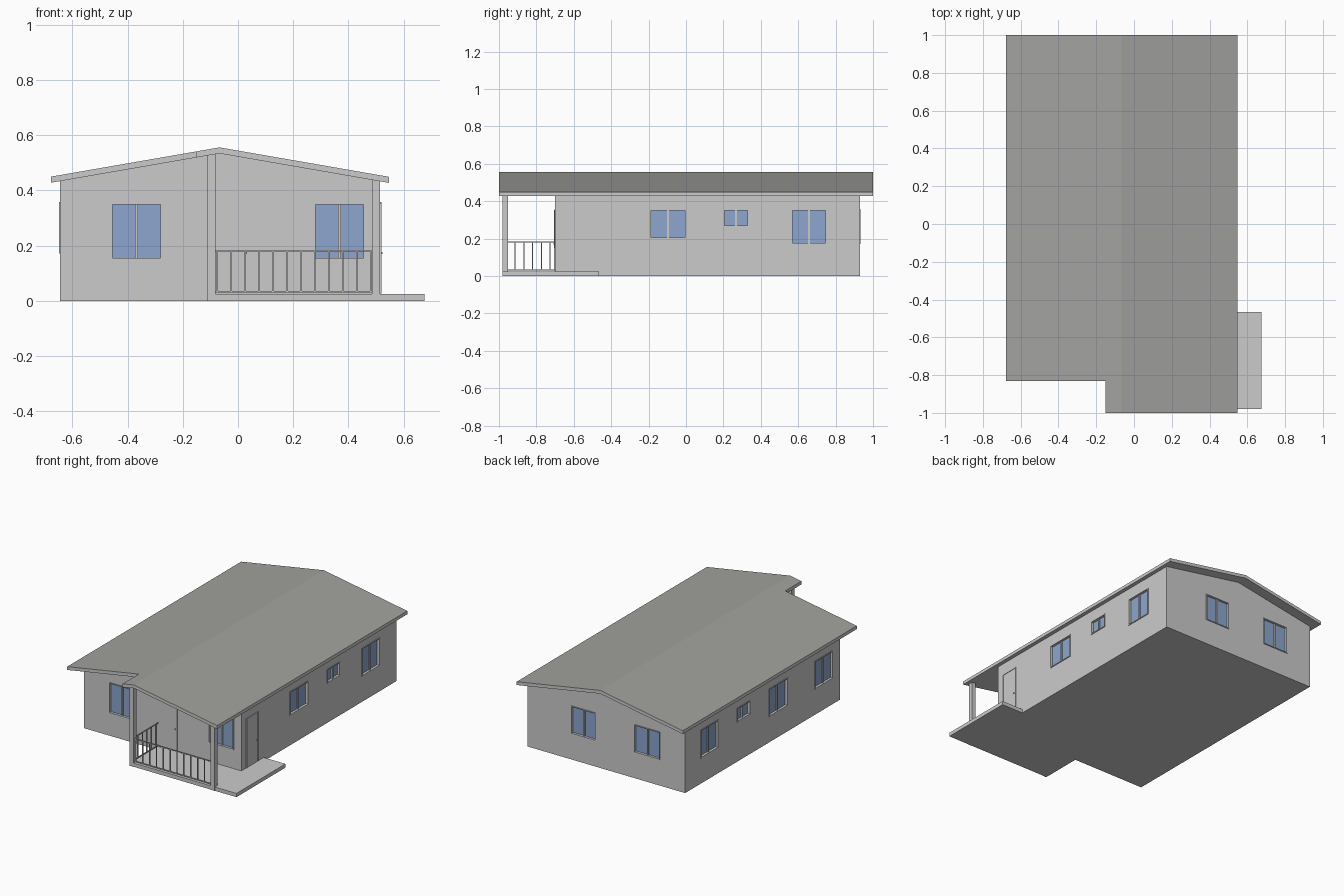
import bpy, bmesh

if "Cube" in bpy.data.objects:
    bpy.data.objects.remove(bpy.data.objects["Cube"])

def mat(name, rgb):
    m = bpy.data.materials.new(name)
    m.diffuse_color = (*rgb, 1)
    m.use_nodes = True
    m.node_tree.nodes["Principled BSDF"].inputs["Base Color"].default_value = m.diffuse_color
    return m

WALL = mat("light_grey", (0.60, 0.60, 0.60))
ROOF = mat("roof_grey", (0.36, 0.36, 0.345))
GLASS = mat("window_blue", (0.27, 0.38, 0.62))

def finish(name, bm, *mats):
    bmesh.ops.recalc_face_normals(bm, faces=bm.faces)
    me = bpy.data.meshes.new(name)
    bm.to_mesh(me)
    bm.free()
    for m in mats:
        me.materials.append(m)
    ob = bpy.data.objects.new(name, me)
    bpy.context.collection.objects.link(ob)
    return ob

def add_box(bm, a, b):
    lo = [min(p, q) for p, q in zip(a, b)]
    hi = [max(p, q) for p, q in zip(a, b)]
    vs = bmesh.ops.create_cube(bm, size=1)["verts"]
    for v in vs:
        v.co = [lo[i] + (v.co[i] + 0.5) * (hi[i] - lo[i]) for i in range(3)]

def boxes(name, pairs, material):
    bm = bmesh.new()
    for a, b in pairs:
        add_box(bm, a, b)
    return finish(name, bm, material)

def prism(name, pts, move, material):
    bm = bmesh.new()
    f = bm.faces.new([bm.verts.new(p) for p in pts])
    ext = bmesh.ops.extrude_face_region(bm, geom=[f])["geom"]
    bmesh.ops.translate(bm, vec=move, verts=[g for g in ext if isinstance(g, bmesh.types.BMVert)])
    return finish(name, bm, material)

# Main dimensions
RIDGE, XL, XR, YF, YB = -0.067, -0.645, 0.515, -0.70, 0.93
THICK = 0.022

def roof_z(x):
    return 0.556 - 0.1735 * abs(x - RIDGE)

# House body with gabled ends
walls = prism("house_walls", [
    (XL, YF, 0), (XR, YF, 0), (XR, YF, roof_z(XR) - THICK),
    (RIDGE, YF, roof_z(RIDGE) - THICK), (XL, YF, roof_z(XL) - THICK)],
    (0, YB - YF, 0), WALL)

# Roof slab, notched at the front left; only upward faces are roof coloured
bm = bmesh.new()
xs, ys = [-0.677, -0.15, RIDGE, 0.547], [-1, -0.83, 1]
for i in range(3):
    for j in range(2):
        if (i, j) != (0, 0):
            bm.faces.new([bm.verts.new((x, y, roof_z(x))) for x, y in (
                (xs[i], ys[j]), (xs[i + 1], ys[j]), (xs[i + 1], ys[j + 1]), (xs[i], ys[j + 1]))])
bmesh.ops.remove_doubles(bm, verts=bm.verts, dist=1e-5)
ext = bmesh.ops.extrude_face_region(bm, geom=bm.faces[:], use_keep_orig=True)["geom"]
bmesh.ops.translate(bm, vec=(0, 0, -THICK), verts=[g for g in ext if isinstance(g, bmesh.types.BMVert)])
bmesh.ops.recalc_face_normals(bm, faces=bm.faces)
for f in bm.faces:
    f.material_index = 1 if f.normal.z > 0.5 else 0
finish("roof", bm, WALL, ROOF)

# Porch floor with side landing
prism("porch_floor", [(x, y, 0) for x, y in (
    (-0.112, -0.98), (0.675, -0.98), (0.675, -0.465), (XR, -0.465), (XR, YF), (-0.112, YF))],
    (0, 0, 0.025), WALL)

# Porch posts
for name, x0, top in (("left_post", -0.112, 0.532), ("right_post", 0.485, 0.442)):
    boxes(name, [((x0, -0.982, 0), (x0 + 0.03, -0.952, top))], WALL)

# Railings: rails and balusters along the front and the left side
R = 0.003
front = [((-0.085, -0.967 - R, z), (0.487, -0.967 + R, z + 0.006)) for z in (0.03, 0.179)]
front += [((x - R, -0.967 - R, 0.03), (x + R, -0.967 + R, 0.182))
          for x in [-0.075 + 0.0505 * k for k in range(12)]]
boxes("front_railing", front, WALL)
side = [((-0.097 - R, -0.955, z), (-0.097 + R, YF, z + 0.006)) for z in (0.03, 0.179)]
side += [((-0.097 - R, y - R, 0.03), (-0.097 + R, y + R, 0.182))
         for y in (-0.915, -0.866, -0.82, -0.773, -0.727)]
boxes("side_railing", side, WALL)

# Openings: (wall, start, end, bottom, top)
SIDES = {"front": (1, YF, -1), "back": (1, YB, 1), "left": (0, XL, -1), "right": (0, XR, 1)}

def at(wall, u, depth, z):
    axis, face, sign = SIDES[wall]
    return (face + sign * depth, u, z) if axis == 0 else (u, face + sign * depth, z)

WINDOWS = [
    ("front", -0.46, -0.275, 0.15, 0.355), ("front", 0.275, 0.46, 0.15, 0.355),
    ("right", -0.193, 0.0, 0.2, 0.358), ("right", 0.2, 0.335, 0.265, 0.358),
    ("right", 0.563, 0.752, 0.171, 0.358),
    ("back", 0.01, 0.195, 0.171, 0.358), ("back", -0.46, -0.27, 0.171, 0.358),
    ("left", 0.585, 0.77, 0.171, 0.358), ("left", 0.25, 0.387, 0.265, 0.358),
    ("left", -0.146, 0.05, 0.171, 0.358), ("left", -0.62, -0.43, 0.171, 0.358)]
DOORS = [("front", -0.08, 0.045, 0.026, 0.354), ("right", -0.65, -0.525, 0.026, 0.354)]

# Cut recesses for the windows
cutter = boxes("window_cutter", [
    (at(w, a, -0.02, z0), at(w, b, 0.02, z1)) for w, a, b, z0, z1 in WINDOWS], WALL)
cutter.hide_render = True
mod = walls.modifiers.new("recesses", "BOOLEAN")
mod.operation, mod.solver, mod.object = "DIFFERENCE", "EXACT", cutter
bpy.context.view_layer.objects.active = walls
bpy.ops.object.modifier_apply(modifier=mod.name)
bpy.data.objects.remove(cutter)

def border(w, a, b, z0, z1, t, d0, d1, sill=True):
    bars = [(a, a + t, z0, z1), (b - t, b, z0, z1), (a, b, z1 - t, z1)]
    if sill:
        bars.append((a, b, z0, z0 + t))
    return [(at(w, p, d0, q), at(w, r, d1, s)) for p, r, q, s in bars]

# Window frames with a centre bar, and glass set back inside
for n, (w, a, b, z0, z1) in enumerate(WINDOWS):
    m = (a + b) / 2
    frame = border(w, a, b, z0, z1, 0.006, -0.02, 0.004)
    frame.append((at(w, m - 0.005, -0.02, z0), at(w, m + 0.005, -0.004, z1)))
    boxes(f"{w}_window_frame_{n}", frame, WALL)
    boxes(f"{w}_window_glass_{n}", [(at(w, a, -0.019, z0), at(w, b, -0.012, z1))], GLASS)

# Doors: thin leaf, surround and knob
for w, a, b, z0, z1 in DOORS:
    parts = border(w, a, b, z0, z1, 0.006, -0.005, 0.005, False)
    parts.append((at(w, a, -0.005, z0), at(w, b, 0.002, z1)))
    parts.append((at(w, b - 0.02, 0, 0.17), at(w, b - 0.013, 0.008, 0.177)))
    boxes(f"{w}_door", parts, WALL)
